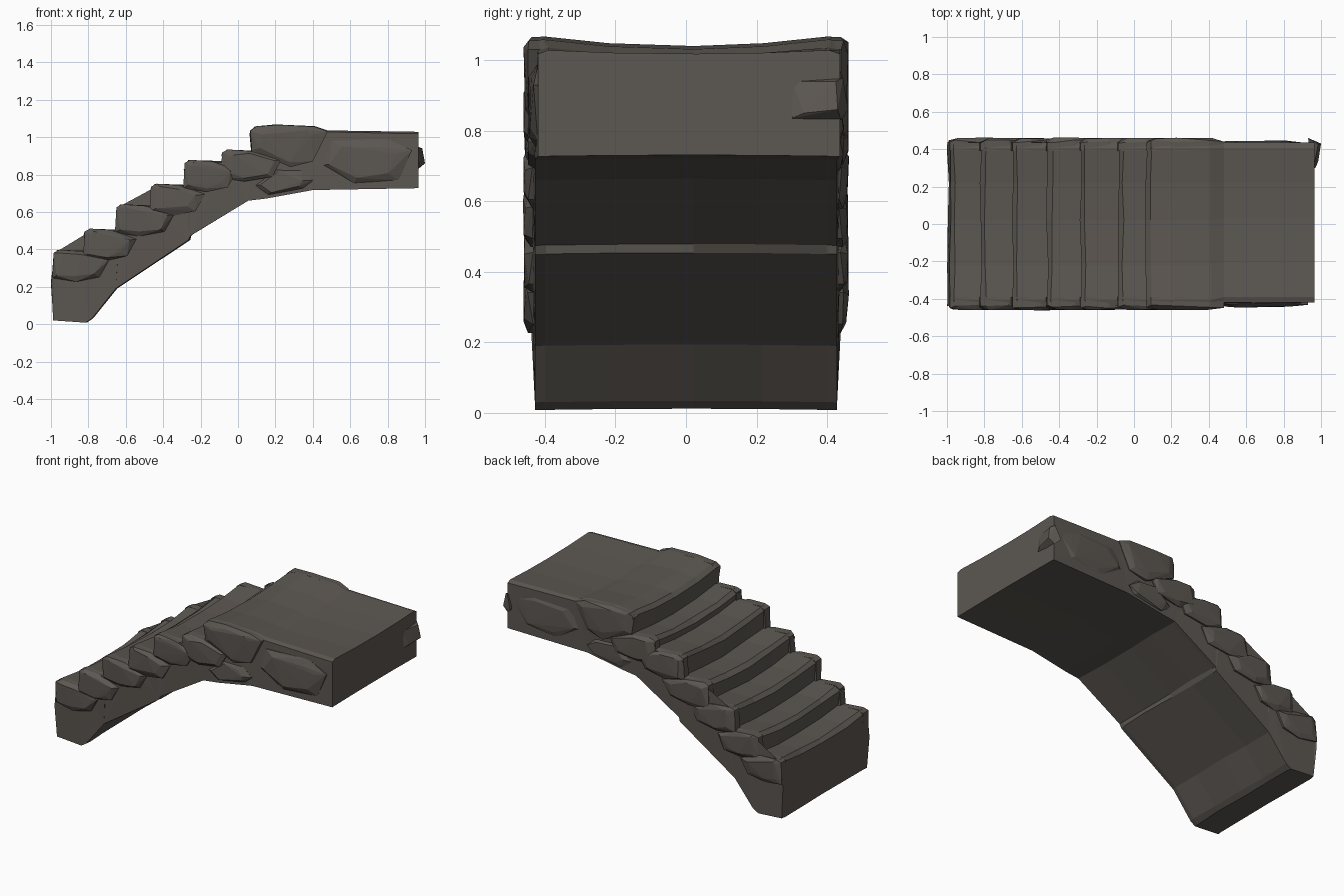
import bpy, bmesh, random
from mathutils import Vector

if "Cube" in bpy.data.objects:
    bpy.data.objects.remove(bpy.data.objects["Cube"])

random.seed(4)
stone = bpy.data.materials.new("dark grey stone")
stone.diffuse_color = (0.107, 0.095, 0.083, 1)
stone.use_nodes = True
stone.node_tree.nodes["Principled BSDF"].inputs["Base Color"].default_value = stone.diffuse_color


def finish(bm, name):
    bmesh.ops.recalc_face_normals(bm, faces=bm.faces)
    me = bpy.data.meshes.new(name)
    bm.to_mesh(me)
    bm.free()
    me.materials.append(stone)
    ob = bpy.data.objects.new(name, me)
    bpy.context.collection.objects.link(ob)


# Stair profile (x, z): underside, far end, landing top, then steps downwards
under = [(-0.985, 0.02), (-0.81, 0.008), (-0.78, 0.03), (-0.65, 0.19), (-0.26, 0.45),
         (-0.25, 0.475), (0.05, 0.66), (0.15, 0.672), (0.40, 0.717), (0.965, 0.727)]
landing = [(0.965, 1.03), (0.48, 1.04), (0.41, 1.063), (0.20, 1.072)]
steps = [(0.065, 1.062), (-0.085, 0.938), (-0.285, 0.882), (-0.465, 0.755),
         (-0.65, 0.645), (-0.82, 0.515), (-0.985, 0.402)]   # nosing x, tread z
top = list(landing)
for i, (x, z) in enumerate(steps):
    top += [(x + 0.025, z), (x, z - 0.022)]
    if i < len(steps) - 1:
        top.append((x + 0.012, steps[i + 1][1] - 0.006))
top.append((-0.995, 0.23))
profile = [(x, z, 0) for x, z in under] + [(x, z, 1) for x, z in top]

# Body: the profile lofted across the width, treads worn down in the middle
bm = bmesh.new()
rings = []
for t in (-1, -0.93, -0.5, 0.05, 0.5, 0.93, 1):
    ring = []
    for x, z, worn in profile:
        half = 0.438 if worn and x < 0.48 else 0.428
        y = t * half + (0.008 if x > 0.45 else 0)
        jx = random.uniform(-0.006, 0.006) if x < 0.4 else 0
        sag = (0.012 if x > 0.9 else 0.032) * (1 - t * t) if worn else -0.004 * (1 - t * t)
        drop = 0.012 if abs(t) == 1 and worn else 0
        ring.append(bm.verts.new((x + jx, y, z - sag - drop)))
    rings.append(ring)
n = len(profile)
for a, b in zip(rings, rings[1:]):
    for i in range(n):
        j = (i + 1) % n
        bm.faces.new((a[i], a[j], b[j], b[i]))
caps = [bm.faces.new(rings[0]), bm.faces.new(rings[-1])]
bmesh.ops.triangulate(bm, faces=caps)
finish(bm, "staircase_body")


def end_stone(name, outline, side, reach):
    """Rough convex stone bulging out of one side wall."""
    bm = bmesh.new()
    cx = sum(p[0] for p in outline) / len(outline)
    cz = sum(p[1] for p in outline) / len(outline)
    for x, z in outline:
        bm.verts.new((x, side * 0.39, z))
        bm.verts.new((x, side * (reach - random.uniform(0.012, 0.03)), z))
        k = random.uniform(0.6, 0.85)
        bm.verts.new((cx + (x - cx) * k, side * (reach - random.uniform(0, 0.008)),
                      cz + (z - cz) * k))
    out = bmesh.ops.convex_hull(bm, input=bm.verts)
    junk = [v for v in out["geom_interior"] + out["geom_unused"]
            if isinstance(v, bmesh.types.BMVert)]
    if junk:
        bmesh.ops.delete(bm, geom=list(set(junk)), context='VERTS')
    finish(bm, name)


# Rough stones on both sides, one per step plus lower rubble and the landing
for side, label in ((-1, "front"), (1, "back")):
    for i, (x, z) in enumerate(steps[1:]):
        w = 0.29 + random.uniform(-0.02, 0.04)
        end_stone(f"step_stone_{label}_{i}",
                  [(x, z - 0.02), (x + 0.03, z - 0.004), (x + 0.15, z - 0.012),
                   (x + w, z - 0.06), (x + w - 0.05, z - 0.15),
                   (x + 0.12, z - 0.175), (x - 0.008, z - 0.155)], side, 0.462)
    end_stone(f"landing_stone_{label}",
              [(0.066, 1.03), (0.09, 1.057), (0.22, 1.066), (0.41, 1.056), (0.48, 1.03),
               (0.40, 0.87), (0.28, 0.84), (0.075, 0.93)], side, 0.462)
    end_stone(f"under_landing_stone_{label}",
              [(0.08, 0.74), (0.2, 0.83), (0.34, 0.82), (0.40, 0.77), (0.36, 0.725), (0.16, 0.69)],
              side, 0.45)
    end_stone(f"landing_side_{label}",
              [(0.50, 0.98), (0.80, 0.99), (0.93, 0.93), (0.86, 0.77), (0.62, 0.755), (0.45, 0.85)],
              side, 0.447)

# Small broken chip on the far end of the landing
bm = bmesh.new()
for p in [(0.96, 0.30, 0.94), (0.97, 0.30, 0.835), (0.96, 0.44, 0.83), (1.0, 0.43, 0.86),
          (0.985, 0.335, 0.85), (0.96, 0.445, 0.95), (0.985, 0.425, 0.94), (0.93, 0.46, 0.86)]:
    bm.verts.new(p)
bmesh.ops.convex_hull(bm, input=bm.verts)
finish(bm, "landing_chip")
